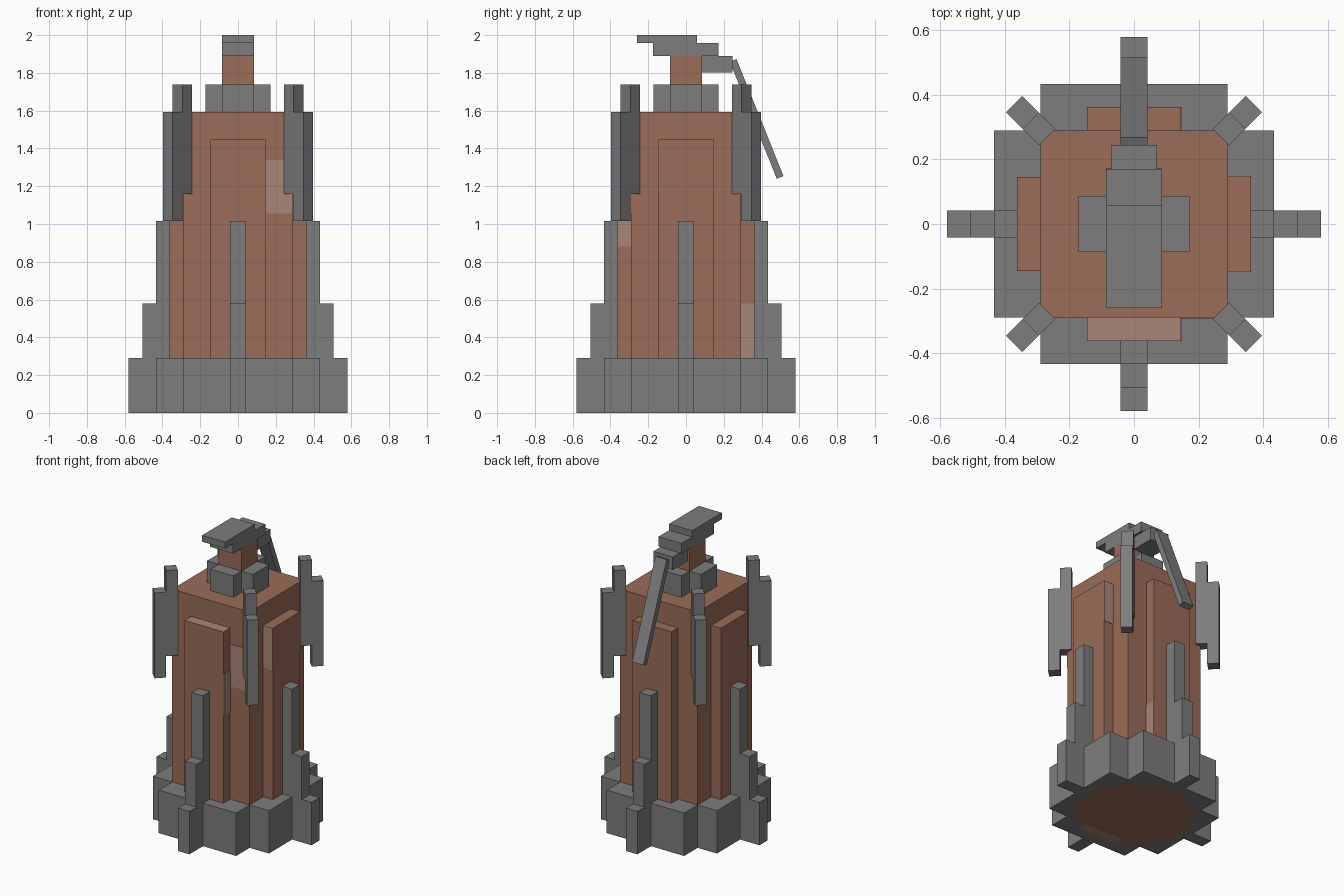
import bpy, bmesh, math
from mathutils import Matrix, Vector

if "Cube" in bpy.data.objects:
    bpy.data.objects.remove(bpy.data.objects["Cube"])


def material(name, rgb):
    m = bpy.data.materials.new(name)
    m.diffuse_color = (*rgb, 1)
    m.use_nodes = True
    m.node_tree.nodes["Principled BSDF"].inputs["Base Color"].default_value = m.diffuse_color
    return m


METAL = material("grey metal", (0.205, 0.205, 0.205))
BROWN = material("red brown", (0.325, 0.15, 0.1))
PALE = material("pale brown", (0.395, 0.235, 0.19))


def prism(name, outline, vec, mat, turn=0, pale_ends=False):
    """Extrude a closed 3D outline along vec, then turn it about z."""
    bm = bmesh.new()
    face = bm.faces.new([bm.verts.new(p) for p in outline])
    ext = bmesh.ops.extrude_face_region(bm, geom=[face], use_keep_orig=True)
    top = [v for v in ext["geom"] if isinstance(v, bmesh.types.BMVert)]
    bmesh.ops.translate(bm, verts=top, vec=vec)
    bmesh.ops.recalc_face_normals(bm, faces=bm.faces[:])
    bmesh.ops.rotate(bm, verts=bm.verts[:], cent=(0, 0, 0),
                     matrix=Matrix.Rotation(turn, 3, 'Z'))
    if pale_ends:
        bm.normal_update()
        for f in bm.faces:
            f.material_index = int(abs(f.normal.z) > 0.9)
    me = bpy.data.meshes.new(name)
    bm.to_mesh(me)
    bm.free()
    me.materials.append(mat)
    if pale_ends:
        me.materials.append(PALE)
    ob = bpy.data.objects.new(name, me)
    bpy.context.collection.objects.link(ob)
    return ob


def box(name, x, y, z, mat, turn=0, pale_ends=False):
    outline = [(x[0], y[0], z[0]), (x[1], y[0], z[0]),
               (x[1], y[1], z[0]), (x[0], y[1], z[0])]
    return prism(name, outline, (0, 0, z[1] - z[0]), mat, turn, pale_ends)


# Square body
box("body", (-.29, .29), (-.29, .29), (0, 1.593), BROWN)

# Stepped support and corner fin outlines as (radius, height)
SUPPORT = [(.36, 0), (.579, 0), (.579, .29), (.506, .29), (.506, .58),
           (.434, .58), (.434, 1.016), (.36, 1.016)]
FIN = [(.381, 1.16), (.453, 1.16), (.453, 1.016), (.525, 1.016),
       (.525, 1.593), (.453, 1.593), (.453, 1.738), (.381, 1.738)]
# Base section wrapping around one raised panel
BASE = [(.29, -.29), (.434, -.29), (.434, .29), (.29, .29),
        (.29, .145), (.362, .145), (.362, -.145), (.29, -.145)]

for i, side in enumerate(("right", "back", "left", "front")):
    a = i * math.pi / 2
    box(side + "_panel", (.29, .362), (-.145, .145), (0, 1.448), BROWN, a,
        pale_ends=(side == "front"))
    prism(side + "_base", [(x, y, 0) for x, y in BASE], (0, 0, .29), METAL, a)
    prism(side + "_support", [(r, -.042, z) for r, z in SUPPORT],
          (0, .084, 0), METAL, a)
    prism(side + "_corner_fin", [(r, -.036, z) for r, z in FIN],
          (0, .072, 0), METAL, a + math.pi / 4)
    # Collar block around the neck
    box(side + "_collar", (.086, .172), (-.086, .086), (1.593, 1.738), METAL, a)

# Worn patches on the body and the panel edges
T = .003
box("body_patch", (.145, .29), (-.29 - T, -.289), (1.055, 1.34), PALE)
box("front_panel_patch", (.144, .145 + T), (-.362, -.29), (.88, 1.165), PALE)
box("back_panel_patch", (.144, .145 + T), (.29, .362), (.29, .58), PALE)
for s in (-1, 1):
    y = sorted((s * .144, s * (.145 + T)))
    box("right_panel_patch", (.29, .362), y, (1.165, 1.448), PALE)

# Neck and stepped cap
box("neck", (-.086, .086), (-.086, .086), (1.593, 1.89), BROWN)
box("cap_middle", (-.086, .086), (-.175, .171), (1.89, 1.957), METAL)
box("cap_top", (-.086, .086), (-.26, .057), (1.957, 2.0), METAL)
box("lever_mount", (-.072, .072), (.086, .245), (1.803, 1.89), METAL)

# Slanted lever hanging behind
start, end = Vector((0, .25, 1.866)), Vector((0, .498, 1.247))
along = (end - start).normalized()
off = Vector((0, -along.z, along.y)) * .019
side_x = Vector((-.042, 0, 0))
prism("lever", [start - off + side_x, end - off + side_x,
                end + off + side_x, start + off + side_x],
      (.084, 0, 0), METAL)
